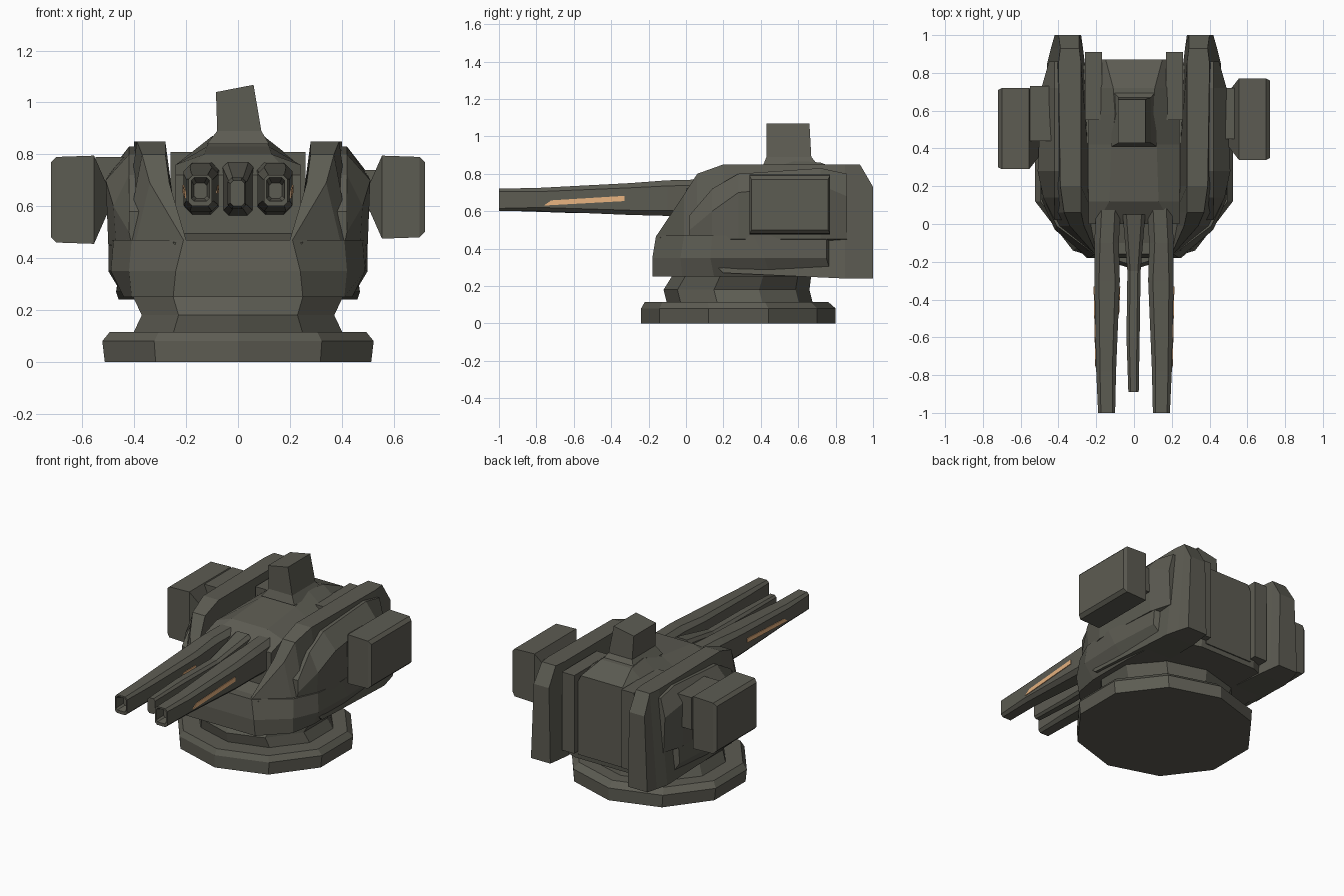
import bpy, bmesh, math

def material(name, rgb):
    m = bpy.data.materials.new(name)
    m.diffuse_color = (*rgb, 1)
    return m

OLIVE = material("dark olive grey", (0.108, 0.106, 0.085))
TAN = material("tan", (0.82, 0.46, 0.22))

def loft(name, rings, mat=OLIVE, mirror=False):
    """Skin equal-length rings of points and cap both ends."""
    bm = bmesh.new()
    vs = [[bm.verts.new(p) for p in r] for r in rings]
    n = len(rings[0])
    for a, b in zip(vs, vs[1:]):
        for i in range(n):
            j = (i + 1) % n
            bm.faces.new((a[i], a[j], b[j], b[i]))
    bm.faces.new(vs[0])
    bm.faces.new(vs[-1])
    bmesh.ops.recalc_face_normals(bm, faces=bm.faces)
    me = bpy.data.meshes.new(name)
    bm.to_mesh(me)
    bm.free()
    me.materials.append(mat)
    ob = bpy.data.objects.new(name, me)
    bpy.context.collection.objects.link(ob)
    if mirror:
        ob.modifiers.new("mirror", 'MIRROR')
    return ob

def oval(rx, ry, cy, z, n=10, turn=0.5):
    return [(rx * math.cos(2 * math.pi * (i + turn) / n),
             cy + ry * math.sin(2 * math.pi * (i + turn) / n), z) for i in range(n)]

def plan(half, z):
    """Symmetric outline in x from right-hand points."""
    return [(x, y, z) for x, y in half] + [(-x, y, z) for x, y in reversed(half)]

def rect_y(x0, x1, z0, z1, y, c=0.0):
    """Rectangle across y with cut corners."""
    return [(x0 + c, y, z0), (x1 - c, y, z0), (x1, y, z0 + c), (x1, y, z1 - c),
            (x1 - c, y, z1), (x0 + c, y, z1), (x0, y, z1 - c), (x0, y, z0 + c)]

def box(name, x0, x1, y0, y1, z0, z1, mat=OLIVE, mirror=False):
    return loft(name, [[(x0, y, z0), (x1, y, z0), (x1, y, z1), (x0, y, z1)]
                       for y in (y0, y1)], mat, mirror)

# turntable base and neck
loft("base_ring", [oval(0.54, 0.52, 0.28, 0), oval(0.55, 0.52, 0.28, 0.08),
                   oval(0.52, 0.49, 0.27, 0.115)])
loft("neck", [oval(0.43, 0.39, 0.29, 0.10), oval(0.39, 0.39, 0.27, 0.18),
              oval(0.43, 0.37, 0.30, 0.26)])

# lower hull with a raked front
low = [(0.25, -0.18), (0.41, -0.02), (0.44, 0.15), (0.44, 0.45), (0.42, 0.78), (0.20, 0.86)]
mid = [(0.24, -0.18), (0.42, -0.03), (0.49, 0.13), (0.50, 0.42), (0.48, 0.75), (0.20, 0.87)]
top = [(0.21, -0.16), (0.41, -0.01), (0.48, 0.14), (0.50, 0.36), (0.47, 0.75), (0.20, 0.87)]
loft("lower_hull", [plan(low, 0.25), plan(mid, 0.35), plan(top, 0.47)])

# side rails: sloped cheek in front, tall fin behind
def rail_section(y, z0, z1, i0, i1, o1, o0):
    return [(i0, y, z0), (i1, y, z1), (o1, y, z1), (o0, y, z0)]
loft("side_rail", [rail_section(-0.157, 0.40, 0.47, 0.19, 0.20, 0.21, 0.21),
                   rail_section(-0.01, 0.40, 0.69, 0.21, 0.265, 0.34, 0.41),
                   rail_section(0.06, 0.40, 0.80, 0.22, 0.28, 0.37, 0.445),
                   rail_section(0.20, 0.27, 0.85, 0.23, 0.28, 0.39, 0.47),
                   rail_section(0.85, 0.24, 0.85, 0.26, 0.28, 0.40, 0.46),
                   rail_section(0.93, 0.24, 0.85, 0.27, 0.29, 0.39, 0.44),
                   rail_section(1.00, 0.24, 0.73, 0.28, 0.29, 0.40, 0.42)], mirror=True)

# shoulders outside the rails
loft("shoulder", [[(0.36, y, 0.42), (a, y, 0.45), (a + 0.01, y, m), (0.42, y, t), (0.36, y, t)]
                  for y, a, m, t in ((0.02, 0.41, 0.50, 0.58), (0.14, 0.47, 0.60, 0.72),
                                     (0.28, 0.50, 0.70, 0.80), (0.72, 0.48, 0.74, 0.83),
                                     (0.86, 0.44, 0.68, 0.80))], mirror=True)

# centre housing and gun mantlet, as y, z, half width, half top width
profile = [(0.0, 0.72, 0.24, 0.20), (0.12, 0.80, 0.24, 0.13),
           (0.42, 0.83, 0.24, 0.12), (0.58, 0.87, 0.24, 0.10), (0.72, 0.86, 0.24, 0.11),
           (0.87, 0.80, 0.17, 0.15)]
loft("centre_housing", [[(-w, y, 0.28), (-w, y, min(0.76, z)), (-t, y, z),
                         (t, y, z), (w, y, min(0.76, z)), (w, y, 0.28)]
                        for y, z, w, t in profile])
loft("front_deck", [[(-0.2, y, 0.40), (0.2, y, 0.40), (0.25, y, z), (-0.25, y, z)]
                    for y, z in ((-0.14, 0.46), (0.02, 0.50))])
box("rear_strip", 0.17, 0.26, 0.55, 0.91, 0.30, 0.81, mirror=True)

# sight box on top
loft("sight_box", [[(-0.12, 0.41, 0.84), (0.12, 0.41, 0.84), (0.12, 0.71, 0.84), (-0.12, 0.71, 0.84)],
                   [(-0.08, 0.43, 0.89), (0.09, 0.43, 0.89), (0.09, 0.67, 0.89), (-0.08, 0.67, 0.89)],
                   [(-0.085, 0.43, 1.04), (0.06, 0.43, 1.068), (0.06, 0.66, 1.068), (-0.085, 0.66, 1.04)]])

# side pods with their arms
def pod(name, s, y0, y1, z0, z1):
    def sec(x, dy, dz):
        return [(s * x, y0 + dy, z0 + dz), (s * x, y1 - dy, z0 + dz),
                (s * x, y1 - dy, z1 - dz), (s * x, y0 + dy, z1 - dz)]
    loft(name, [sec(0.50, 0.07, 0.13), sec(0.555, 0.0, 0.005), sec(0.70, 0.0, 0.01),
                sec(0.72, 0.01, 0.03)])
pod("right_pod", 1, 0.34, 0.77, 0.47, 0.80)
pod("left_pod", -1, 0.29, 0.72, 0.45, 0.80)
box("right_pod_arm", 0.42, 0.54, 0.45, 0.72, 0.58, 0.74)
box("left_pod_arm", -0.55, -0.42, 0.44, 0.73, 0.58, 0.79)

# outer barrels with a recessed muzzle
loft("outer_barrel", [rect_y(0.12, 0.17, 0.63, 0.69, -0.94, 0.01),
                      rect_y(0.11, 0.18, 0.62, 0.71, -1.00, 0.01),
                      rect_y(0.10, 0.19, 0.60, 0.72, -1.00, 0.015),
                      rect_y(0.095, 0.20, 0.60, 0.725, -0.78, 0.02),
                      rect_y(0.075, 0.21, 0.58, 0.75, -0.30, 0.025),
                      rect_y(0.08, 0.21, 0.575, 0.765, -0.10, 0.03),
                      rect_y(0.07, 0.20, 0.56, 0.77, 0.10, 0.03)], mirror=True)

# thin centre barrel
loft("centre_barrel", [rect_y(-0.03, 0.025, 0.60, 0.70, -0.89, 0.012),
                       rect_y(-0.04, 0.03, 0.59, 0.71, -0.60, 0.015),
                       rect_y(-0.035, 0.035, 0.59, 0.71, -0.25, 0.015),
                       rect_y(-0.06, 0.06, 0.56, 0.77, 0.05, 0.02)])

# tan slivers: both outer flanks, and a short one inside the left barrel
def sliver(name, xa, xb, y0, z0, mirror):
    loft(name, [[(xa + d, y0, z0), (xb + d, -0.33, 0.654),
                 (xb + d, -0.33, 0.682), (xa + d, y0 + 0.04, z0 + 0.028)] for d in (-0.004, 0.004)],
         TAN, mirror)
sliver("outer_tan_strip", 0.2010, 0.2100, -0.76, 0.630, True)
sliver("inner_tan_strip", -0.0825, -0.0765, -0.48, 0.650, False)
